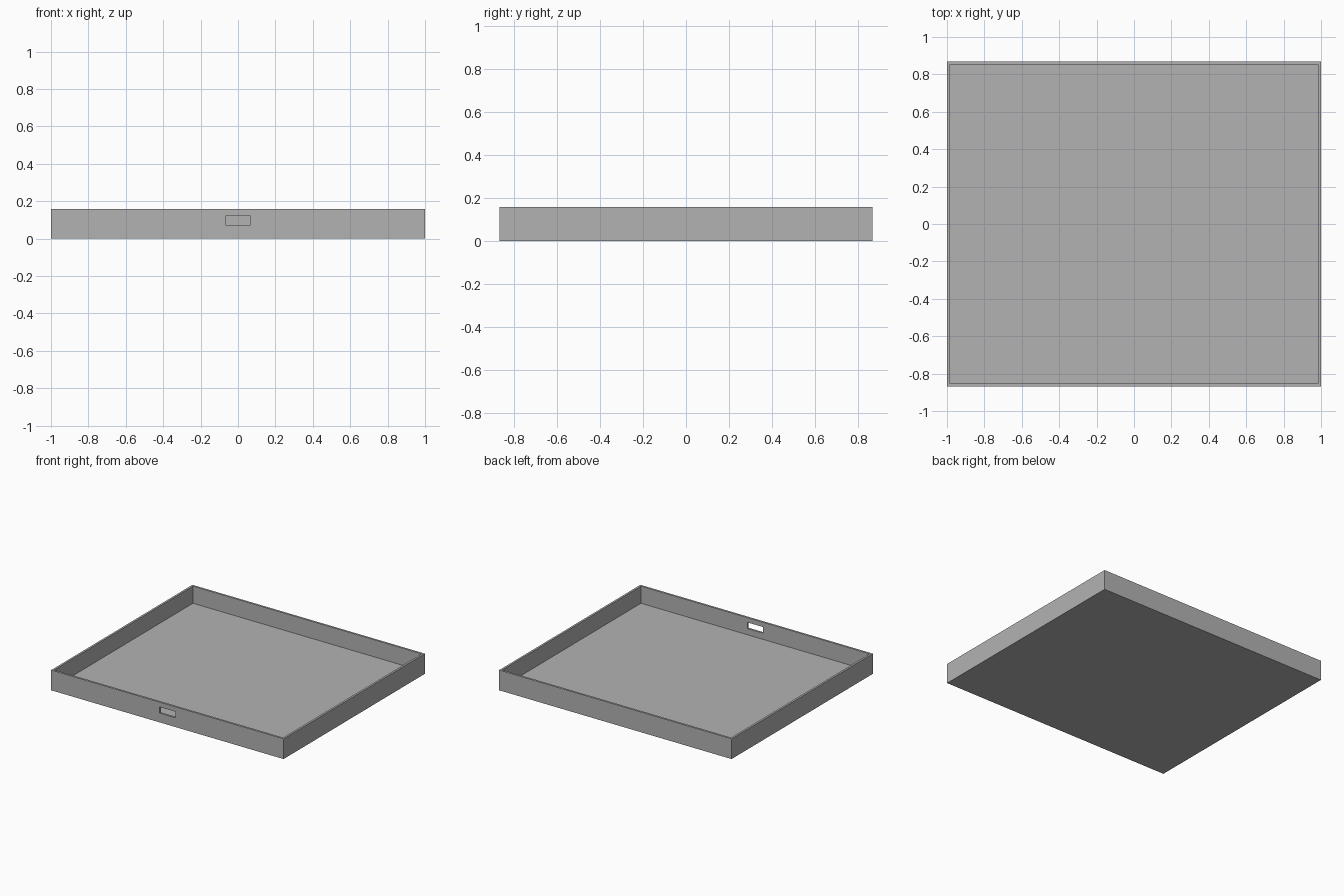
import bpy
import bmesh
from mathutils import Matrix, Vector

WIDTH, DEPTH, HEIGHT = 2.0, 1.736, 0.157
WALL, FLOOR = 0.023, 0.024

cube = bpy.data.objects.get("Cube")
if cube:
    bpy.data.objects.remove(cube, do_unlink=True)

# Single grey finish
grey = bpy.data.materials.new("plain grey")
grey.use_nodes = True
colour = (0.45, 0.45, 0.45, 1)
grey.diffuse_color = colour
grey.node_tree.nodes["Principled BSDF"].inputs["Base Color"].default_value = colour


def make_box(name, size, centre, hollow=False):
    """Box of the given size, optionally hollowed from the top."""
    bm = bmesh.new()
    bmesh.ops.create_cube(bm, size=1, matrix=Matrix.LocRotScale(Vector(centre), None, Vector(size)))
    bm.normal_update()
    if hollow:
        top = max(bm.faces, key=lambda f: f.calc_center_median().z)
        bmesh.ops.inset_region(bm, faces=[top], thickness=WALL)
        pit = bmesh.ops.extrude_discrete_faces(bm, faces=[top])["faces"][0]
        bmesh.ops.translate(bm, verts=pit.verts, vec=(0, 0, FLOOR - HEIGHT))
        bmesh.ops.recalc_face_normals(bm, faces=bm.faces)
    mesh = bpy.data.meshes.new(name)
    bm.to_mesh(mesh)
    bm.free()
    mesh.materials.append(grey)
    obj = bpy.data.objects.new(name, mesh)
    bpy.context.collection.objects.link(obj)
    return obj


# Open tray with thin walls
tray = make_box("tray", (WIDTH, DEPTH, HEIGHT), (0, 0, HEIGHT / 2), hollow=True)

# Slot through the front wall
cutter = make_box("slot_cutter", (0.136, 0.1, 0.048), (0, (WALL - DEPTH) / 2, 0.096))
cutter.hide_render = True
slot = tray.modifiers.new("slot", 'BOOLEAN')
slot.operation = 'DIFFERENCE'
slot.solver = 'EXACT'
slot.object = cutter

# Bake the cut and drop the cutter
bpy.context.view_layer.objects.active = tray
bpy.ops.object.modifier_apply(modifier=slot.name)
bpy.data.objects.remove(cutter, do_unlink=True)
